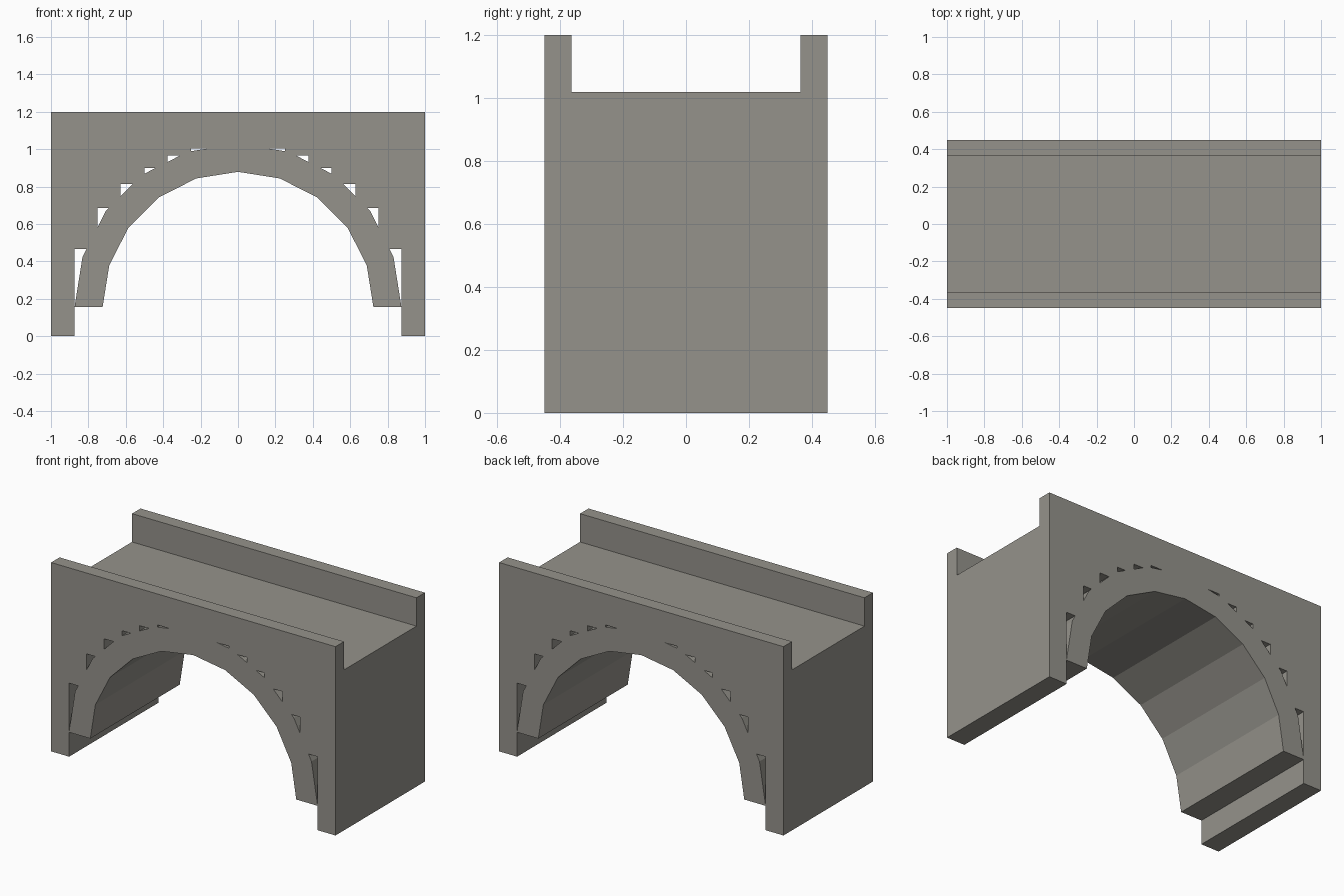
import bpy, bmesh, math

if "Cube" in bpy.data.objects:
    bpy.data.objects.remove(bpy.data.objects["Cube"])

stone = bpy.data.materials.new("grey_stone")
stone.diffuse_color = (0.30, 0.29, 0.26, 1)
stone.use_nodes = True
stone.node_tree.nodes["Principled BSDF"].inputs["Base Color"].default_value = stone.diffuse_color


def prism(name, profile, half_depth):
    """Extrude an x-z outline along y, centred on y = 0."""
    bm = bmesh.new()
    face = bm.faces.new([bm.verts.new((x, -half_depth, z)) for x, z in profile])
    new = bmesh.ops.extrude_face_region(bm, geom=[face])["geom"]
    verts = [v for v in new if isinstance(v, bmesh.types.BMVert)]
    bmesh.ops.translate(bm, verts=verts, vec=(0, 2 * half_depth, 0))
    bmesh.ops.recalc_face_normals(bm, faces=bm.faces)
    mesh = bpy.data.meshes.new(name)
    bm.to_mesh(mesh)
    bm.free()
    mesh.materials.append(stone)
    obj = bpy.data.objects.new(name, mesh)
    bpy.context.collection.objects.link(obj)
    return obj


def combine(target, tool, operation):
    """Apply a boolean and discard the tool object."""
    mod = target.modifiers.new(operation, "BOOLEAN")
    mod.operation, mod.object, mod.solver = operation, tool, "EXACT"
    bpy.context.view_layer.objects.active = target
    bpy.ops.object.modifier_apply(modifier=mod.name)
    bpy.data.objects.remove(tool)


# Bridge body: piers with a stepped underside, (inner x of step, underside z)
steps = [(0.873, 0), (0.75, 0.467), (0.627, 0.686), (0.5, 0.815),
         (0.377, 0.90), (0.252, 0.965), (0.125, 1.003), (0, 0.99)]
right, outer_x = [], 1.0
for inner_x, z in steps:
    right += [(outer_x, z), (inner_x, z)]
    outer_x = inner_x
right.pop()
left = [(-x, z) for x, z in reversed(right)]
bridge = prism("bridge", [(1, 1.2)] + right + left + [(-1, 1.2)], 0.449)

# Arch ring: ten straight segments over a half circle
SPRING, N = 0.155, 10


def arc(radius):
    return [(radius * math.cos(math.pi * i / N), SPRING + radius * math.sin(math.pi * i / N))
            for i in range(N + 1)]


arch = prism("arch", arc(0.874) + arc(0.724)[::-1], 0.449)
combine(bridge, arch, "UNION")

# Roadway channel between the two parapets
channel = prism("roadway_channel", [(-1.1, 1.02), (1.1, 1.02), (1.1, 1.4), (-1.1, 1.4)], 0.364)
combine(bridge, channel, "DIFFERENCE")
